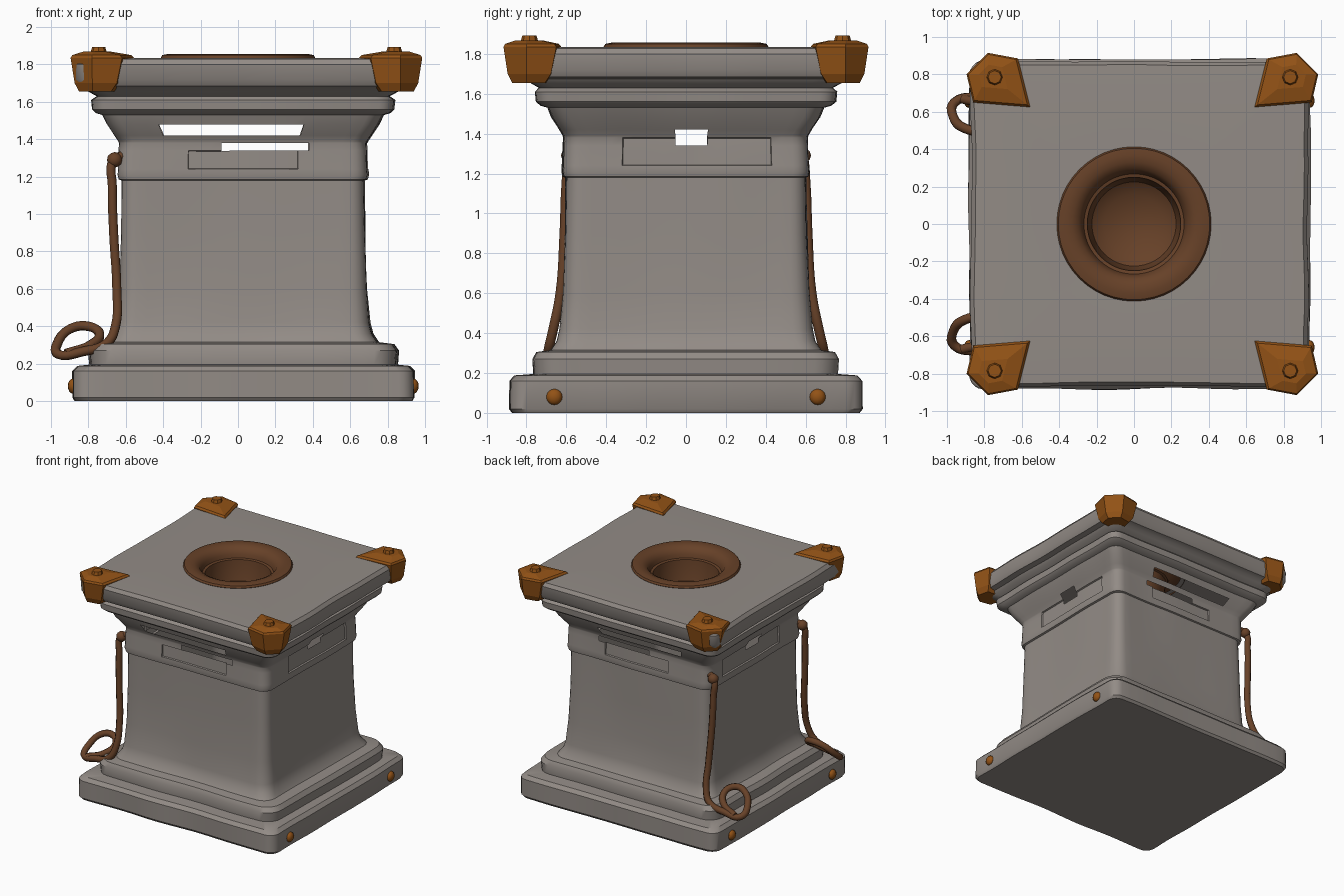
import bpy, bmesh, math
from mathutils import Vector, noise

if "Cube" in bpy.data.objects:
    bpy.data.objects.remove(bpy.data.objects["Cube"])

CX = 0.028  # stonework centre in x


def material(name, rgb):
    m = bpy.data.materials.new(name)
    m.diffuse_color = (*rgb, 1)
    m.use_nodes = True
    m.node_tree.nodes["Principled BSDF"].inputs["Base Color"].default_value = m.diffuse_color
    return m


STONE = material("grey stone", (0.29, 0.26, 0.238))
RUST = material("rusty iron", (0.29, 0.085, 0.008))
BROWN = material("brown metal", (0.135, 0.053, 0.021))


def finish(bm, name, mat, angle=35):
    bmesh.ops.recalc_face_normals(bm, faces=bm.faces)
    me = bpy.data.meshes.new(name)
    bm.to_mesh(me)
    bm.free()
    ob = bpy.data.objects.new(name, me)
    bpy.context.collection.objects.link(ob)
    me.materials.append(mat)
    bpy.ops.object.select_all(action='DESELECT')
    ob.select_set(True)
    bpy.context.view_layer.objects.active = ob
    if angle:
        bpy.ops.object.shade_smooth_by_angle(angle=math.radians(angle))
    return ob


def rounded_rect(hx, hy, r, n=20, c=5):
    """Rounded rectangle outline, anticlockwise, n steps per side."""
    pts = []
    for k, (sx, sy) in enumerate([(1, 1), (-1, 1), (-1, -1), (1, -1)]):
        centre = Vector((sx * (hx - r), sy * (hy - r)))
        arc = []
        for i in range(c + 1):
            a = math.pi / 2 * (k + i / c)
            arc.append(centre + r * Vector((math.cos(a), math.sin(a))))
        if pts:
            last = pts[-1]
            pts += [last.lerp(arc[0], j / n) for j in range(1, n)]
        pts += arc
    last = pts[-1]
    pts += [last.lerp(pts[0], j / n) for j in range(1, n)]
    return pts


def skin(bm, rings):
    for a, b in zip(rings, rings[1:]):
        for i in range(len(a)):
            j = (i + 1) % len(a)
            bm.faces.new((a[i], a[j], b[j], b[i]))


# Stone pedestal: z, half width, half depth, corner radius
PROFILE = [
    (0, .90, .865, .08), (.02, .912, .88, .08), (.16, .912, .88, .08), (.188, .885, .855, .08),
    (.195, .82, .76, .12), (.27, .825, .765, .12), (.305, .80, .745, .12), (.315, .72, .675, .1),
    (.36, .69, .645, .1), (.42, .675, .632, .1), (.6, .66, .615, .09), (.9, .65, .605, .08),
    (1.18, .645, .60, .08), (1.185, .66, .612, .08), (1.21, .666, .617, .08),
    (1.24, .663, .615, .08), (1.34, .662, .612, .08), (1.38, .66, .61, .08),
    (1.39, .665, .612, .08), (1.42, .685, .63, .08), (1.48, .725, .67, .08),
    (1.53, .75, .69, .08), (1.54, .785, .725, .08), (1.56, .805, .75, .08),
    (1.61, .81, .755, .08), (1.63, .78, .735, .08), (1.655, .825, .78, .08),
    (1.675, .84, .80, .08), (1.685, .885, .84, .06), (1.72, .902, .86, .06),
    (1.80, .902, .868, .06), (1.828, .88, .85, .06)]
bm = bmesh.new()
rings = []
for z, hx, hy, r in PROFILE:
    ring = []
    for p in rounded_rect(hx, hy, r):
        w = 1 + 0.014 * noise.noise(Vector((p.x * 2.5, p.y * 2.5, z * 2)))
        ring.append(bm.verts.new((p.x * w + CX, p.y * w, z)))
    rings.append(ring)
# top surface runs in to a round opening
for f, z in ((.6, 1.835), (0, 1.832)):
    ring = []
    for v in rings[len(PROFILE) - 1]:
        p = Vector((v.co.x, v.co.y))
        ring.append(bm.verts.new((*(p * f + p.normalized() * .37 * (1 - f)), z)))
    rings.append(ring)
skin(bm, rings)
bm.faces.new(rings[0][::-1])
bmesh.ops.recalc_face_normals(bm, faces=bm.faces)

# broken gaps in the neck, and sunken patches in the band below
gaps, patches = [], []
for f in bm.faces:
    c, n = f.calc_center_median(), f.normal
    if not 1.24 < c.z < 1.48 or max(abs(n.x), abs(n.y)) < .7:
        continue
    facing_y = abs(n.y) > abs(n.x)
    t = c.x if facing_y else c.y
    if facing_y:
        if (1.42 < c.z and -.4 < t < .34) or (1.34 < c.z < 1.38 and -.1 < t < .4):
            gaps.append(f)
        elif c.z < 1.34 and -.25 < t < .3:
            patches.append(f)
    elif 1.34 < c.z < 1.42 and -.03 < t < .1:
        gaps.append(f)
    elif c.z < 1.38 and -.33 < t < .42:
        patches.append(f)
bmesh.ops.delete(bm, geom=gaps, context='FACES')
bmesh.ops.inset_region(bm, faces=patches, thickness=.004, depth=-.012, use_boundary=False)
finish(bm, "stone_pedestal", STONE)

# Round basin with a rolled rim
BASIN = [(.40, 1.81), (.413, 1.835), (.405, 1.85), (.37, 1.857), (.33, 1.852), (.295, 1.835),
         (.275, 1.80), (.268, 1.77), (.25, 1.765), (.243, 1.68), (.225, 1.60), (.16, 1.55),
         (.02, 1.535)]
bm = bmesh.new()
rings = [[bm.verts.new((r * math.cos(i * math.tau / 48), r * math.sin(i * math.tau / 48), z))
          for i in range(48)] for r, z in BASIN]
skin(bm, rings)
bm.faces.new(rings[-1])
basin = finish(bm, "basin", BROWN)
basin.data.flip_normals() if basin.data.polygons[-1].normal.z < 0 else None

# Iron corner caps with a bolt on top of each
CAP = [(.60, .625), (.905, .65), (.94, .80), (.825, .915), (.665, .885)]
CAP_LEVELS = [(1.655, .62), (1.70, .82), (1.835, 1), (1.85, .93), (1.868, .45)]
for sx in (-1, 1):
    for sy in (-1, 1):
        bm = bmesh.new()
        rings = []
        for z, s in CAP_LEVELS:
            rings.append([bm.verts.new((.045 + sx * (.82 + (u - .82) * s),
                                        sy * (.80 + (v - .80) * s), z)) for u, v in CAP])
        skin(bm, rings)
        bm.faces.new(rings[0])
        bm.faces.new(rings[-1])
        finish(bm, "corner_cap", RUST, 0)
        bm = bmesh.new()
        bmesh.ops.create_cone(bm, cap_ends=True, segments=8, radius1=.05, radius2=.035, depth=.05)
        bmesh.ops.translate(bm, verts=bm.verts, vec=(.045 + sx * .79, sy * .785, 1.868))
        finish(bm, "cap_bolt", RUST, 0)
        # Round studs on the sides of the base
        bm = bmesh.new()
        bmesh.ops.create_uvsphere(bm, u_segments=12, v_segments=8, radius=.04)
        bmesh.ops.scale(bm, vec=(.7, 1, 1), verts=bm.verts)
        bmesh.ops.translate(bm, verts=bm.verts, vec=(CX + sx * .91, sy * .66, .08))
        finish(bm, "base_stud", RUST)

# Hanging ropes, each ending in a small loop
ROPE = [(-.62, .57, 1.31), (-.665, .585, 1.29), (-.672, .60, 1.15), (-.665, .61, .9),
        (-.648, .63, .6), (-.655, .67, .4), (-.70, .69, .31), (-.83, .68, .265),
        (-.96, .65, .25), (-.965, .57, .31), (-.90, .51, .385), (-.80, .50, .40),
        (-.74, .55, .36), (-.79, .63, .30), (-.92, .67, .255)]
for s in (-1, 1):
    cu = bpy.data.curves.new("rope", 'CURVE')
    cu.dimensions = '3D'
    cu.bevel_depth = .026
    cu.bevel_resolution = 2
    cu.resolution_u = 5
    cu.use_fill_caps = True
    sp = cu.splines.new('BEZIER')
    sp.bezier_points.add(len(ROPE) - 1)
    for b, (x, y, z) in zip(sp.bezier_points, ROPE):
        b.co = (x, y * s, z)
        b.handle_left_type = b.handle_right_type = 'AUTO'
    cu.materials.append(BROWN)
    ob = bpy.data.objects.new("rope", cu)
    bpy.context.collection.objects.link(ob)
    # Rope knot at the fixing point
    bm = bmesh.new()
    bmesh.ops.create_icosphere(bm, subdivisions=2, radius=.042)
    bmesh.ops.translate(bm, verts=bm.verts, vec=(-.66, s * .585, 1.29))
    finish(bm, "rope_knot", BROWN, 60)
